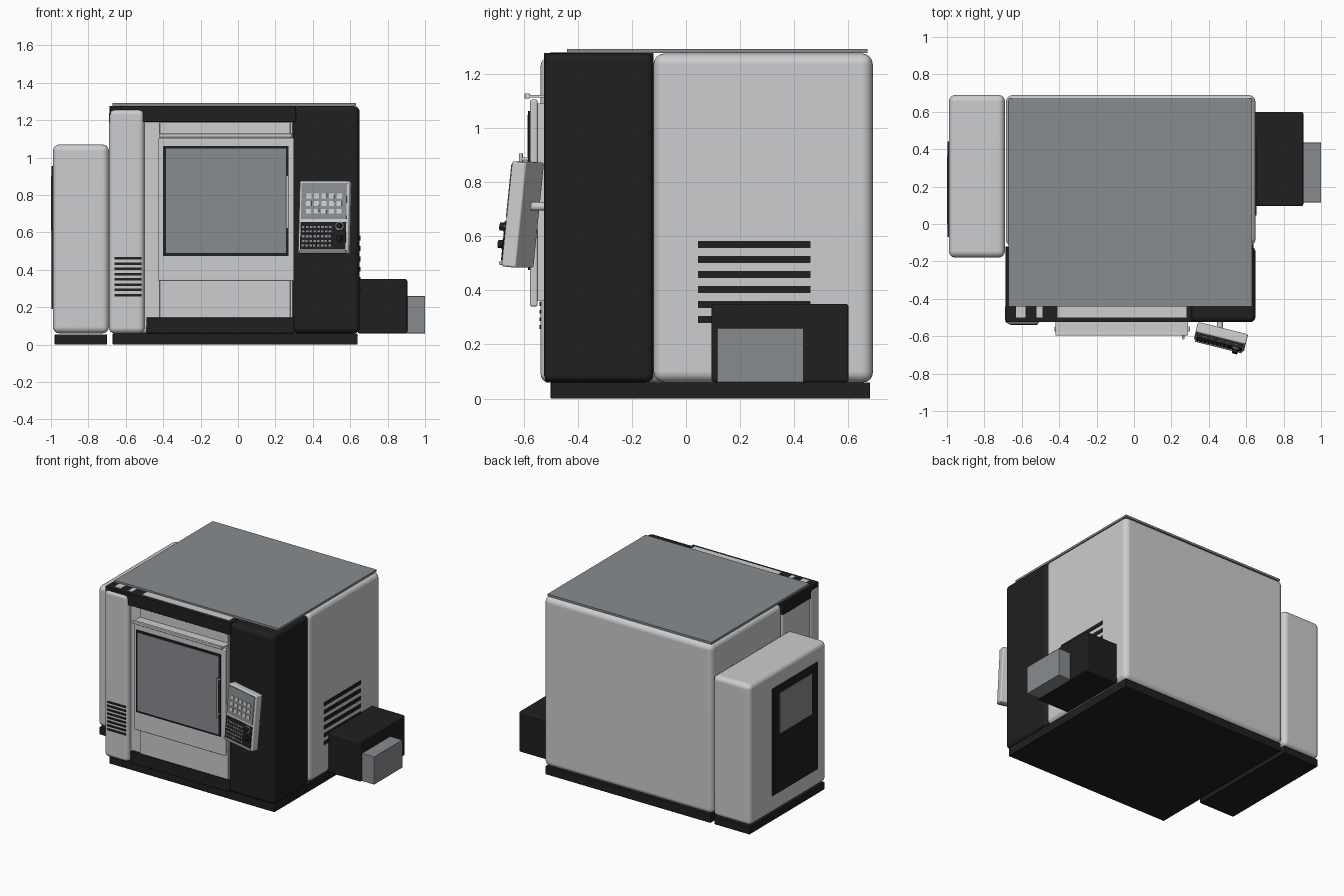
import bpy, bmesh, math
from mathutils import Matrix, Vector

old = bpy.data.objects.get("Cube")
if old:
    bpy.data.objects.remove(old, do_unlink=True)


def material(name, colour):
    m = bpy.data.materials.new(name)
    m.use_nodes = True
    m.diffuse_color = (*colour, 1)
    m.node_tree.nodes["Principled BSDF"].inputs["Base Color"].default_value = (*colour, 1)
    return m


LIGHT = material("light grey paint", (0.60, 0.61, 0.62))
DARK = material("charcoal paint", (0.014, 0.014, 0.015))
GREY = material("blue grey", (0.25, 0.265, 0.28))


def finish(name, bm, mat, frame, smooth):
    mesh = bpy.data.meshes.new(name)
    bmesh.ops.recalc_face_normals(bm, faces=bm.faces)
    bm.to_mesh(mesh)
    bm.free()
    mesh.materials.append(mat)
    ob = bpy.data.objects.new(name, mesh)
    bpy.context.collection.objects.link(ob)
    ob.matrix_world = frame
    if smooth:
        for p in mesh.polygons:
            p.use_smooth = True
        ob.modifiers.new("flat_faces", 'WEIGHTED_NORMAL').keep_sharp = True
    return ob


def box(name, x, y, z, mat, round_by=0.0, frame=Matrix()):
    """Box from its (min, max) along each axis, with rounded edges."""
    bm = bmesh.new()
    bmesh.ops.create_cube(bm, size=1)
    for v in bm.verts:
        v.co = Vector([(r[0] + r[1]) / 2 + c * (r[1] - r[0]) for c, r in zip(v.co, (x, y, z))])
    if round_by:
        bmesh.ops.bevel(bm, geom=bm.edges[:], offset=round_by, segments=4,
                        profile=0.5, affect='EDGES')
    return finish(name, bm, mat, frame, round_by > 0)


def rod(name, start, end, radius, mat, frame=Matrix()):
    a, b = Vector(start), Vector(end)
    bm = bmesh.new()
    bmesh.ops.create_cone(bm, cap_ends=True, segments=20, radius1=radius,
                          radius2=radius, depth=(b - a).length)
    turn = (b - a).to_track_quat('Z', 'Y').to_matrix().to_4x4()
    bmesh.ops.transform(bm, matrix=Matrix.Translation((a + b) / 2) @ turn, verts=bm.verts)
    ob = finish(name, bm, mat, frame, False)
    for p in ob.data.polygons:
        p.use_smooth = len(p.vertices) == 4
    return ob


# Plinths and main enclosure
box("main_plinth", (-0.67, 0.64), (-0.5, 0.68), (0, 0.06), DARK, 0.004)
box("cabinet_plinth", (-0.98, -0.7), (-0.17, 0.68), (0, 0.055), DARK, 0.004)
box("main_body", (-0.685, 0.65), (-0.12, 0.69), (0.06, 1.275), LIGHT, 0.04)
box("roof_panel", (-0.67, 0.63), (-0.44, 0.67), (1.277, 1.292), GREY)

# Front structure
box("front_right_column", (0.29, 0.65), (-0.525, -0.12), (0.06, 1.275), DARK, 0.03)
box("left_front_body", (-0.68, -0.48), (-0.5, -0.12), (0.06, 1.265), LIGHT, 0.02)
box("left_pillar", (-0.69, -0.5), (-0.537, -0.42), (0.06, 1.26), LIGHT, 0.03)
box("front_wall", (-0.5, 0.3), (-0.5, -0.12), (0.1, 1.2), LIGHT)
box("fixed_door_panel", (-0.42, 0.28), (-0.512, -0.49), (0.14, 1.19), LIGHT, 0.004)
box("top_beam", (-0.687, 0.31), (-0.525, -0.12), (1.19, 1.277), DARK, 0.004)
box("bottom_beam", (-0.49, 0.3), (-0.52, -0.4), (0.06, 0.145), DARK, 0.004)
for i, span in enumerate(((-0.63, -0.58), (-0.52, -0.49), (-0.41, 0.28))):
    box(f"beam_inlay_{i + 1}", span, (-0.5, -0.44), (1.275, 1.28), LIGHT)

# Sliding door with its window, rail and handle
box("door", (-0.425, 0.3), (-0.576, -0.548), (0.34, 1.105), LIGHT, 0.008)
box("door_hanger", (-0.41, 0.28), (-0.55, -0.505), (0.36, 1.09), LIGHT)
box("window_frame", (-0.4, 0.27), (-0.584, -0.575), (0.475, 1.062), DARK)
box("window_glass", (-0.386, 0.256), (-0.586, -0.58), (0.489, 1.048), GREY)
box("door_rail", (-0.42, 0.29), (-0.597, -0.577), (1.108, 1.128), LIGHT, 0.003)
box("rail_support", (-0.42, 0.29), (-0.58, -0.5), (1.112, 1.122), LIGHT)
rod("door_handle", (0.263, -0.61, 0.62), (0.263, -0.61, 0.905), 0.007, LIGHT)
for z in (0.64, 0.885):
    rod("handle_mount", (0.263, -0.61, z), (0.263, -0.57, z), 0.006, LIGHT)

# Louvres
for i in range(8):
    z = 0.265 + i * 0.028
    box(f"pillar_louvre_{i + 1}", (-0.66, -0.515), (-0.541, -0.535), (z - 0.007, z + 0.007), DARK)
for i in range(6):
    z = 0.292 + i * 0.0555
    box(f"side_louvre_{i + 1}", (0.645, 0.655), (0.045, 0.46), (z - 0.013, z + 0.013), DARK)

# Side cabinet with its display
box("side_cabinet", (-0.99, -0.69), (-0.18, 0.69), (0.06, 1.07), LIGHT, 0.035)
box("cabinet_panel", (-0.997, -0.988), (-0.07, 0.44), (0.19, 0.955), DARK)
box("cabinet_display", (-1.0, -0.995), (0.0, 0.365), (0.61, 0.9), GREY)

# Side conveyor housing
box("conveyor_housing", (0.64, 0.905), (0.095, 0.6), (0.06, 0.35), DARK, 0.01)
box("conveyor_bin", (0.9, 1.0), (0.115, 0.435), (0.06, 0.26), GREY, 0.003)

# Tilted control panel on an arm, built around its own centre
rod("panel_arm", (0.46, -0.5, 0.71), (0.46, -0.6, 0.71), 0.016, LIGHT)
P = (Matrix.Translation((0.465, -0.603, 0.68)) @ Matrix.Rotation(math.radians(-14), 4, 'Z')
     @ Matrix.Rotation(math.radians(-6), 4, 'X'))
box("control_panel", (-0.138, 0.138), (-0.028, 0.028), (-0.195, 0.195), LIGHT, 0.008, P)
box("panel_screen", (-0.125, 0.125), (-0.032, -0.027), (-0.012, 0.183), GREY, 0, P)
box("panel_keyboard", (-0.125, 0.125), (-0.034, -0.027), (-0.175, -0.027), DARK, 0, P)
box("panel_ledge", (-0.13, 0.13), (-0.04, -0.027), (-0.19, -0.178), LIGHT, 0.003, P)
for row in range(3):
    for col in range(5):
        x, z = -0.083 + col * 0.042, 0.03 + row * 0.041
        box("screen_button", (x - 0.014, x + 0.014), (-0.036, -0.03),
            (z - 0.013, z + 0.013), LIGHT, 0, P)
for row in range(5):
    for col in range(8):
        x, z = -0.108 + col * 0.021, -0.155 + row * 0.025
        box("key", (x - 0.007, x + 0.007), (-0.037, -0.03), (z - 0.006, z + 0.006), GREY, 0, P)
for z, mat in ((-0.05, GREY), (-0.115, DARK)):
    rod("dial_base", (0.092, -0.03, z), (0.092, -0.04, z), 0.023, mat, P)
    rod("dial_knob", (0.092, -0.03, z), (0.092, -0.058, z), 0.015, DARK, P)
